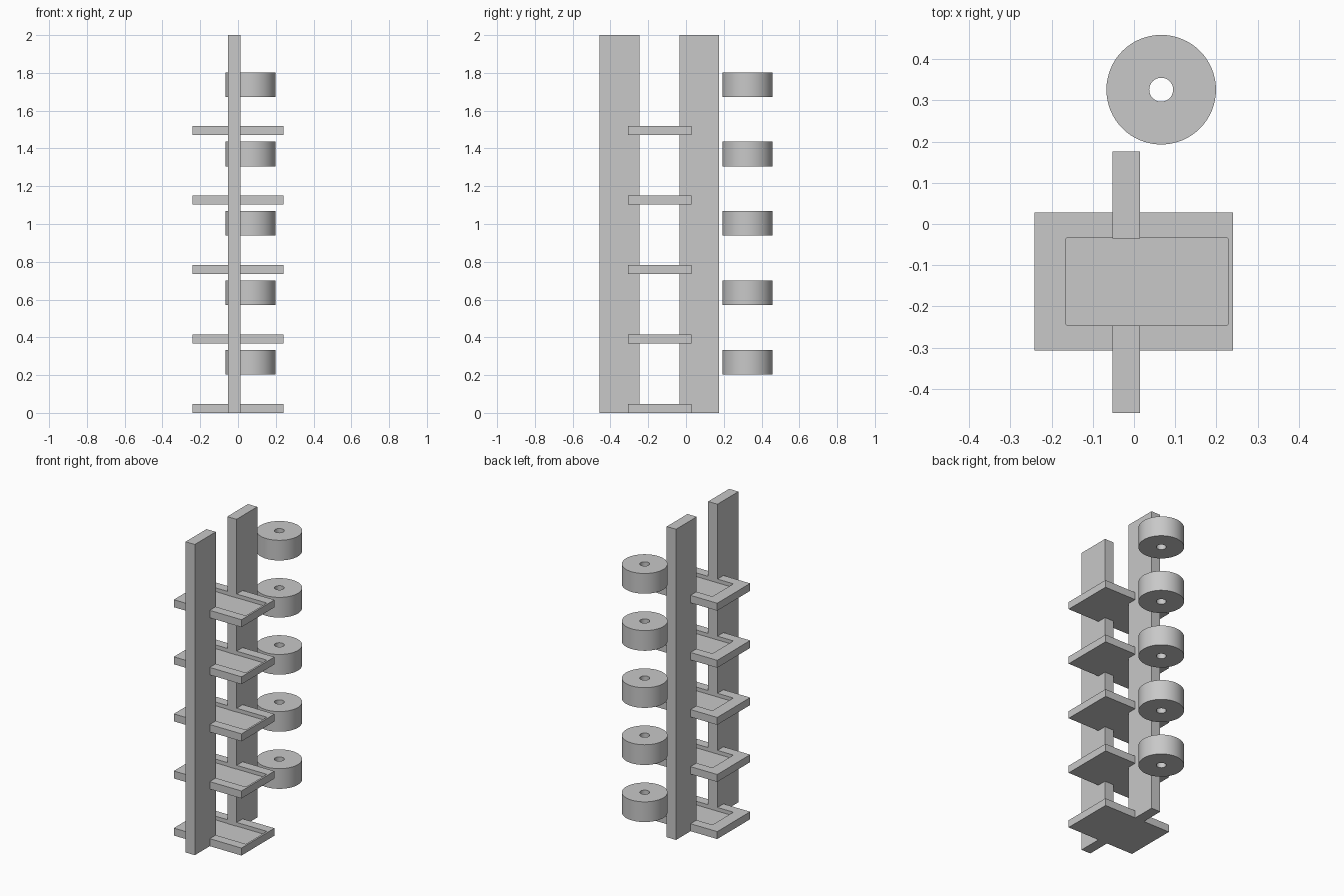
import bpy, bmesh, math
from mathutils import Vector, Matrix

cube = bpy.data.objects.get("Cube")
if cube:
    bpy.data.objects.remove(cube, do_unlink=True)

LEVELS = 5
STEP = 0.3675

# Single plain grey finish
grey = bpy.data.materials.new("plain grey")
grey.use_nodes = True
grey.diffuse_color = (0.58, 0.58, 0.58, 1)
grey.node_tree.nodes["Principled BSDF"].inputs["Base Color"].default_value = grey.diffuse_color


def make_object(name, bm):
    bmesh.ops.recalc_face_normals(bm, faces=bm.faces)
    mesh = bpy.data.meshes.new(name)
    bm.to_mesh(mesh)
    bm.free()
    mesh.materials.append(grey)
    obj = bpy.data.objects.new(name, mesh)
    bpy.context.collection.objects.link(obj)
    return obj


def box(name, low, high, corner=0):
    """Box between two corners, optionally with rounded upright edges."""
    low, high = Vector(low), Vector(high)
    bm = bmesh.new()
    bmesh.ops.create_cube(bm, size=1, matrix=Matrix.Translation((low + high) / 2)
                          @ Matrix.Diagonal((high - low).to_4d()))
    if corner:
        upright = [e for e in bm.edges if abs(e.verts[0].co.z - e.verts[1].co.z) > 0.001]
        bmesh.ops.bevel(bm, geom=upright, offset=corner, segments=3,
                        profile=0.5, affect='EDGES')
    return make_object(name, bm)


def select_only(obj):
    bpy.ops.object.select_all(action='DESELECT')
    obj.select_set(True)
    bpy.context.view_layer.objects.active = obj


def stack(obj):
    """Repeat a part up the rack as linked copies."""
    for i in range(1, LEVELS):
        copy = obj.copy()
        copy.name = f"{obj.name}_{i + 1}"
        copy.location.z = obj.location.z + i * STEP
        bpy.context.collection.objects.link(copy)


# Upright posts
box("front_post", (-0.052, -0.459, 0), (0.014, -0.246, 2))
box("back_post", (-0.052, -0.035, 0), (0.014, 0.176, 2))

# Trays with a shallow rounded recess
tray = box("tray", (-0.242, -0.307, 0), (0.24, 0.028, 0.048))
cutter = box("recess_cutter", (-0.165, -0.246, 0.024), (0.228, -0.033, 0.1), corner=0.004)
cutter.hide_render = True
cut = tray.modifiers.new("recess", 'BOOLEAN')
cut.operation = 'DIFFERENCE'
cut.solver = 'EXACT'
cut.object = cutter
select_only(tray)
bpy.ops.object.modifier_apply(modifier=cut.name)
bpy.data.objects.remove(cutter, do_unlink=True)
stack(tray)

# Rings: a rectangular section spun around the upright axis
bm = bmesh.new()
section = [bm.verts.new((r, 0, z)) for r, z in
           ((0.029, 0), (0.133, 0), (0.133, 0.13), (0.029, 0.13))]
edges = [bm.edges.new((section[i], section[(i + 1) % 4])) for i in range(4)]
bmesh.ops.spin(bm, geom=section + edges, cent=(0, 0, 0), axis=(0, 0, 1),
               angle=math.tau, steps=64)
bmesh.ops.remove_doubles(bm, verts=bm.verts, dist=0.0001)
ring = make_object("ring", bm)
ring.location = (0.066, 0.326, 0.203)
select_only(ring)
bpy.ops.object.shade_smooth_by_angle(angle=math.radians(30))
stack(ring)
